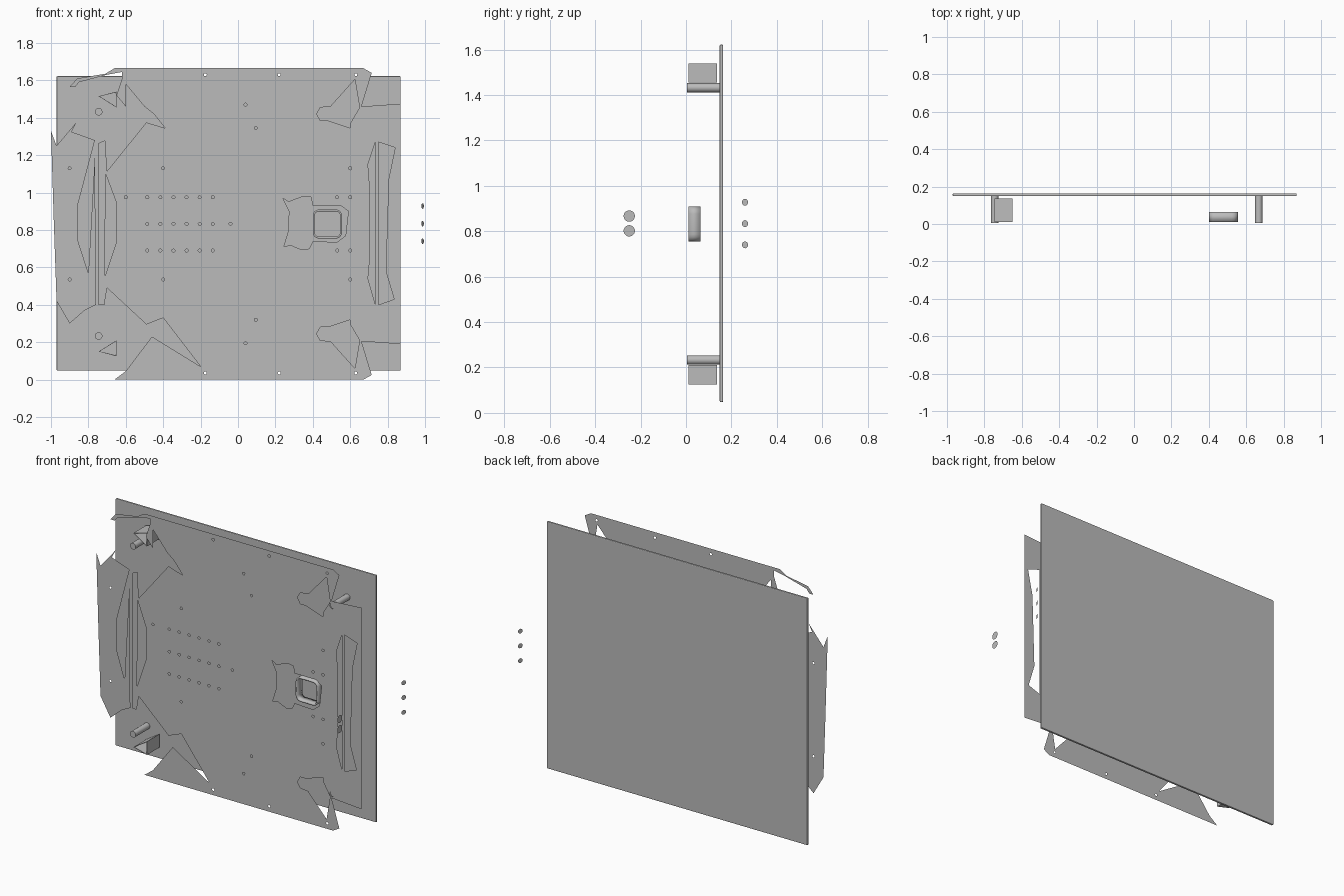
import bpy, bmesh, math
from mathutils import Matrix, Vector

cube = bpy.data.objects.get("Cube")
if cube:
    bpy.data.objects.remove(cube, do_unlink=True)

HEIGHT = 1.665          # full height of the sheet, used for mirroring
grey = bpy.data.materials.new("plain_grey")
grey.use_nodes = True
GREY = (0.5, 0.5, 0.5, 1)
grey.diffuse_color = GREY
for node in grey.node_tree.nodes:
    if node.type == 'BSDF_PRINCIPLED':
        node.inputs["Base Color"].default_value = GREY


def add_object(name, mesh):
    obj = bpy.data.objects.new(name, mesh)
    bpy.context.collection.objects.link(obj)
    mesh.materials.clear()
    mesh.materials.append(grey)
    return obj


def from_bmesh(name, bm):
    bmesh.ops.recalc_face_normals(bm, faces=bm.faces)
    mesh = bpy.data.meshes.new(name)
    bm.to_mesh(mesh)
    bm.free()
    return add_object(name, mesh)


def flip(points):
    """Mirror a loop of (x, z) points top to bottom, reversing its order."""
    return [(x, HEIGHT - z) for x, z in reversed(points)]


def circle(x, z, r, n=12):
    return [(x + r * math.cos(math.tau * i / n), z + r * math.sin(math.tau * i / n))
            for i in range(n)]


def flat_sheet(name, loops):
    """Fill closed loops as one flat sheet in the y = 0 plane, inner loops being holes."""
    curve = bpy.data.curves.new(name + "_outline", 'CURVE')
    curve.dimensions = '2D'
    curve.fill_mode = 'BOTH'
    for loop in loops:
        spline = curve.splines.new('POLY')
        spline.points.add(len(loop) - 1)
        for point, (x, z) in zip(spline.points, loop):
            point.co = (x, z, 0, 1)
        spline.use_cyclic_u = True
    temp = bpy.data.objects.new(name + "_outline", curve)
    bpy.context.collection.objects.link(temp)
    graph = bpy.context.evaluated_depsgraph_get()
    mesh = bpy.data.meshes.new_from_object(temp.evaluated_get(graph))
    bpy.data.objects.remove(temp, do_unlink=True)
    mesh.transform(Matrix.Rotation(math.pi / 2, 4, 'X'))
    return add_object(name, mesh)


def tube(name, loop, y0, y1, wall):
    """Open tube running along y with a thin wall."""
    bm = bmesh.new()
    front = [bm.verts.new((x, y0, z)) for x, z in loop]
    back = [bm.verts.new((x, y1, z)) for x, z in loop]
    for i in range(len(loop)):
        j = (i + 1) % len(loop)
        bm.faces.new((front[i], front[j], back[j], back[i]))
    obj = from_bmesh(name, bm)
    mod = obj.modifiers.new("wall", 'SOLIDIFY')
    mod.thickness = wall
    mod.offset = -1
    return obj


def smooth(obj):
    bpy.ops.object.select_all(action='DESELECT')
    obj.select_set(True)
    bpy.context.view_layer.objects.active = obj
    bpy.ops.object.shade_smooth_by_angle()


# Back panel with softened rim
bm = bmesh.new()
bmesh.ops.create_cube(bm, size=1, matrix=Matrix.Translation((-0.05, 0.156, 0.835))
                      @ Matrix.Diagonal((1.84, 0.015, 1.575, 1)))
panel = from_bmesh("back_panel", bm)
bevel = panel.modifiers.new("rim", 'BEVEL')
bevel.width = 0.005
bevel.segments = 2

# Front sheet outline: right corner, upper left corner, lower left corner
right_corner = [(-.66, 1.665), (.67, 1.665), (.715, 1.64), (.66, 1.46), (.87, 1.475)]
lower_left = [(-.66, 0), (-.6, .045), (-.46, .23), (-.2, .07), (-.4, .33), (-.49, .295),
              (-.7, .49), (-.715, .4), (-.745, .4)]
upper_left = [(-.745, 1.265), (-.71, 1.28), (-.7, 1.115), (-.49, 1.375), (-.39, 1.345),
              (-.45, 1.42), (-.5, 1.46), (-.6, 1.58), (-.6, 1.46), (-.65, 1.52),
              (-.62, 1.61), (-.62, 1.645), (-.7, 1.63), (-.85, 1.59), (-.87, 1.565),
              (-.9, 1.565), (-.86, 1.61), (-.71, 1.635)]
outline = right_corner + flip(right_corner)[:-1] + lower_left + upper_left

# Cutouts in the sheet
corner_cut = [(.625, 1.605), (.495, 1.46), (.44, 1.455), (.42, 1.42), (.44, 1.385),
              (.48, 1.385), (.6, 1.345), (.6, 1.37), (.65, 1.455)]
left_slot = [(-.708, 1.1), (-.65, .945), (-.65, .735), (-.712, .55)]
inner_slot = [(.735, 1.27), (.695, 1.15), (.705, 1.02), (.705, .65), (.695, .54), (.735, .4)]
outer_slot = [(.75, 1.27), (.84, 1.24), (.805, 1.07), (.79, .58), (.835, .43), (.75, .4)]
motor_cut = [(.24, .97), (.27, .95), (.35, .98), (.39, .975), (.4, .93), (.55, .93),
             (.59, .9), (.575, .77), (.53, .735), (.4, .74), (.38, .7), (.34, .695),
             (.28, .72), (.245, .71), (.27, .79), (.275, .9)]
loops = [outline, corner_cut, flip(corner_cut), left_slot, inner_slot, outer_slot, motor_cut]

# Screw holes, mirrored top to bottom
upper_holes = [(-.4, 1.13), (.095, 1.345), (.04, 1.47), (-.175, 1.63), (.22, 1.63),
               (.63, 1.63), (.6, 1.13), (.53, .975), (.6, .975)]
upper_holes += [(-.485 + .07 * i, .975) for i in range(6)]
for x, z in upper_holes:
    loops += [circle(x, z, .008), circle(x, HEIGHT - z, .008)]
for x in [-.485 + .07 * i for i in range(6)] + [-.04]:
    loops.append(circle(x, HEIGHT / 2, .008))
loops.append(circle(-.6, .975, .008))
for z in (1.432, HEIGHT - 1.432):
    loops.append(circle(.667, z, .019, 16))
flat_sheet("front_sheet", loops)

# Separate side flange at the left edge of the sheet
flange = [(-1, 1.33), (-.97, 1.25), (-.865, 1.375), (-.89, 1.325), (-.765, 1.28),
          (-.855, .94), (-.855, .74), (-.8, .57), (-.765, 1.2), (-.76, .4), (-.82, .37),
          (-.9, .3), (-.97, .42), (-.985, .85)]
flat_sheet("side_flange", [flange, circle(-.9, 1.13, .008), circle(-.9, .535, .008)])

# Standoffs and wedge brackets, upper and lower
wedge = [(-.745, 1.515), (-.65, 1.54), (-.65, 1.455)]
for label, z, loop in (("upper", 1.432, wedge), ("lower", HEIGHT - 1.432, flip(wedge))):
    for side, x in (("right", -.745), ("left", .667)):
        bm = bmesh.new()
        bmesh.ops.create_cone(bm, cap_ends=True, segments=24, radius1=.02, radius2=.02,
                              depth=.145, matrix=Matrix.Translation((x, .0775, z))
                              @ Matrix.Rotation(math.pi / 2, 4, 'X'))
        smooth(from_bmesh(f"{label}_{side}_standoff", bm))
    tube(f"{label}_wedge_bracket", loop, .01, .137, .006)

# Rounded square motor housing
ring = []
for corner, (sx, sz) in enumerate(((1, 1), (-1, 1), (-1, -1), (1, -1))):
    for step in range(5):
        a = (corner + step / 4) * math.pi / 2
        ring.append((.478 + sx * .045 + .033 * math.cos(a),
                     .832 + sz * .045 + .033 * math.sin(a)))
smooth(tube("motor_housing", ring, .01, .063, .01))


def disc(name, centre, normal, radius):
    bm = bmesh.new()
    turn = Vector(normal).to_track_quat('Z', 'Y').to_matrix().to_4x4()
    bmesh.ops.create_circle(bm, cap_ends=True, segments=20, radius=radius,
                            matrix=Matrix.Translation(centre) @ turn)
    from_bmesh(name, bm)


# Loose thin discs beside the sheet
for i in range(3):
    disc(f"small_disc_{i}", (.987, .26, .74 + .094 * i), (2, -1, 0), .015)
for i in range(2):
    disc(f"large_disc_{i}", (.893, -.25, .802 + .065 * i), (1, 0, 0), .025)
